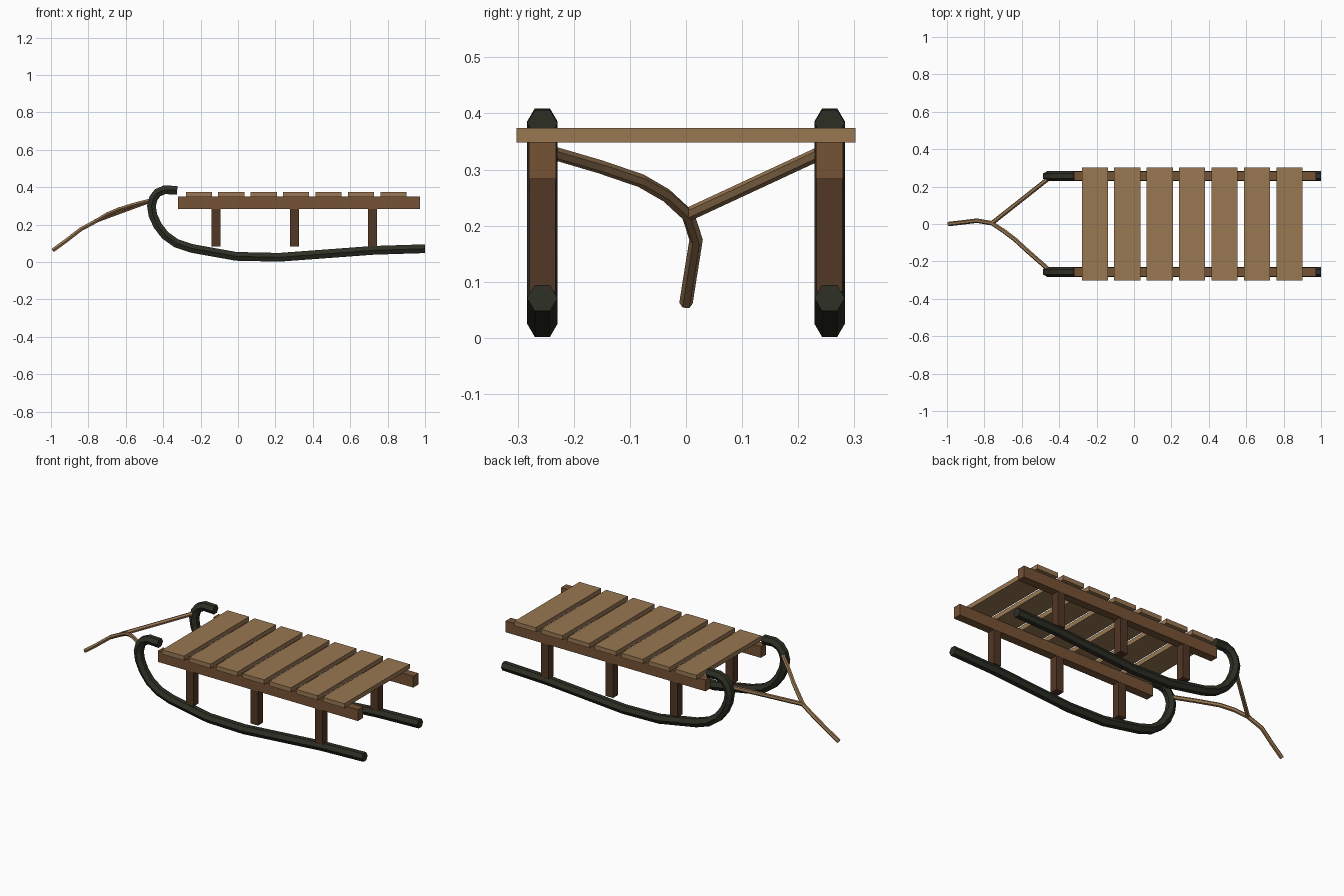
import bpy, bmesh, math
from mathutils import Vector

if "Cube" in bpy.data.objects:
    bpy.data.objects.remove(bpy.data.objects["Cube"])


def material(name, rgb):
    m = bpy.data.materials.new(name)
    m.diffuse_color = (*rgb, 1)
    m.use_nodes = True
    m.node_tree.nodes["Principled BSDF"].inputs["Base Color"].default_value = m.diffuse_color
    return m


SLAT = material("light wood", (0.32, 0.185, 0.085))
RAIL = material("mid brown wood", (0.18, 0.085, 0.036))
LEG = material("dark wood", (0.085, 0.038, 0.018))
METAL = material("dark green metal", (0.027, 0.029, 0.018))


def finish(name, bm, mat):
    bmesh.ops.recalc_face_normals(bm, faces=bm.faces)
    mesh = bpy.data.meshes.new(name)
    bm.to_mesh(mesh)
    bm.free()
    mesh.materials.append(mat)
    ob = bpy.data.objects.new(name, mesh)
    bpy.context.collection.objects.link(ob)


def box(name, lo, hi, mat):
    bm = bmesh.new()
    bmesh.ops.create_cube(bm, size=1)
    for v in bm.verts:
        v.co = [(a + b) / 2 + c * (b - a) for a, b, c in zip(lo, hi, v.co)]
    finish(name, bm, mat)


def hex_tube(name, path, radius, mat):
    """Sweep a six-sided section with corners pointing sideways along a path."""
    pts = [Vector(p) for p in path]
    bm = bmesh.new()
    rings = []
    for i, p in enumerate(pts):
        before = (p - pts[i - 1]).normalized() if i else Vector()
        after = (pts[i + 1] - p).normalized() if i < len(pts) - 1 else Vector()
        t = (before + after).normalized()
        side = Vector((0, 1, 0))
        side = (side - t * side.dot(t)).normalized()
        up = t.cross(side)
        rings.append([bm.verts.new(p + radius * (math.cos(a) * side + math.sin(a) * up))
                      for a in (k * math.pi / 3 for k in range(6))])
    for a, b in zip(rings, rings[1:]):
        for k in range(6):
            j = (k + 1) % 6
            bm.faces.new((a[k], a[j], b[j], b[k]))
    bm.faces.new(rings[0])
    bm.faces.new(rings[-1])
    finish(name, bm, mat)


# Runner profile (x, z), tail to curled tip
runner = [(1, 0.071), (0.72, 0.062), (0.45, 0.042), (0.22, 0.025), (-0.01, 0.03),
          (-0.25, 0.073), (-0.33, 0.1), (-0.39, 0.143), (-0.43, 0.195), (-0.455, 0.25),
          (-0.463, 0.3), (-0.452, 0.341), (-0.43, 0.37), (-0.393, 0.386), (-0.325, 0.383)]

for side, s in (("left", -1), ("right", 1)):
    y = 0.256 * s
    hex_tube(side + "_runner", [(x, y, z) for x, z in runner], 0.027, METAL)
    # Seat rail and its three posts
    box(side + "_rail", (-0.322, y - 0.024, 0.283), (0.972, y + 0.024, 0.349), RAIL)
    for i, x in enumerate((-0.117, 0.301, 0.719)):
        box(f"{side}_post_{i + 1}", (x - 0.024, y - 0.023, 0.083),
            (x + 0.024, y + 0.023, 0.284), LEG)

# Cross slats
for i in range(7):
    x = -0.279 + 0.1733 * i
    box(f"slat_{i + 1}", (x, -0.302, 0.348), (x + 0.14, 0.302, 0.374), SLAT)

# Pull rope: one long curved strand and a straight branch
hex_tube("pull_rope", [(-0.455, -0.245, 0.332), (-0.56, -0.153, 0.305), (-0.64, -0.08, 0.28),
                       (-0.7, -0.035, 0.254), (-0.76, 0.004, 0.218), (-0.84, 0.018, 0.175),
                       (-0.92, 0.008, 0.113), (-0.99, 0, 0.062)], 0.012, SLAT)
hex_tube("rope_branch", [(-0.455, 0.245, 0.332), (-0.76, 0.004, 0.22)], 0.012, SLAT)
